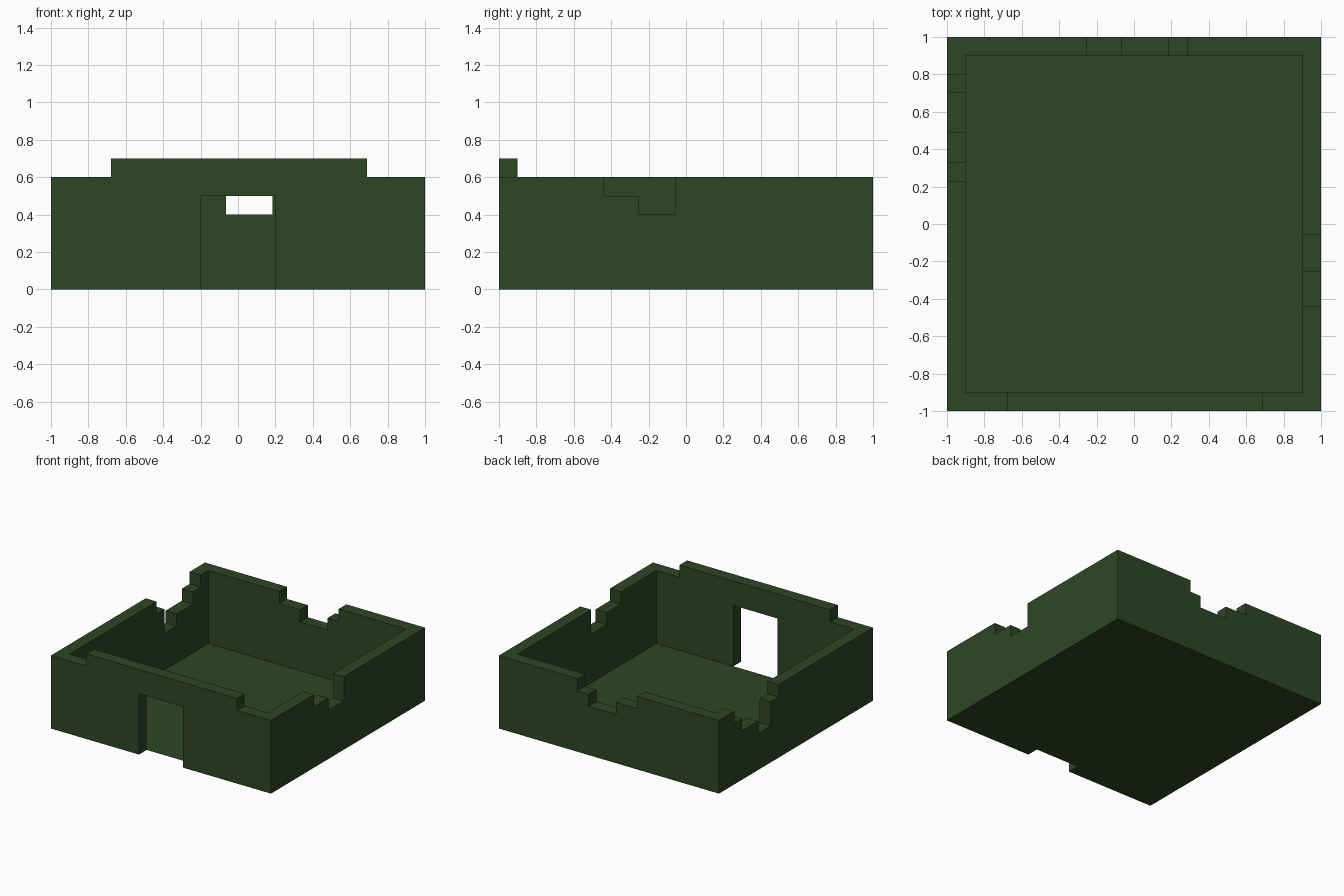
import bpy, bmesh

if "Cube" in bpy.data.objects:
    bpy.data.objects.remove(bpy.data.objects["Cube"])

T = 0.1  # wall thickness

mat = bpy.data.materials.new("dark_green")
mat.diffuse_color = (0.027, 0.062, 0.017, 1)
mat.use_nodes = True
mat.node_tree.nodes["Principled BSDF"].inputs["Base Color"].default_value = mat.diffuse_color


def finish(name, bm):
    mesh = bpy.data.meshes.new(name)
    bm.to_mesh(mesh)
    bm.free()
    mesh.materials.append(mat)
    bpy.context.collection.objects.link(bpy.data.objects.new(name, mesh))


def wall(name, base, steps, start, end, place, depth):
    """Extrude a wall outline: base points, then a stepped top edge.
    steps = [(height, up to this position), ...] from start to end."""
    outline = list(base)
    pos = start
    for height, stop in steps + [(0.6, end)]:
        outline += [(pos, height), (stop, height)]
        pos = stop
    bm = bmesh.new()
    face = bm.faces.new([bm.verts.new(place(u, z)) for u, z in outline])
    new = bmesh.ops.extrude_face_region(bm, geom=[face])["geom"]
    bmesh.ops.translate(bm, vec=depth,
                        verts=[v for v in new if isinstance(v, bmesh.types.BMVert)])
    bmesh.ops.recalc_face_normals(bm, faces=bm.faces)
    finish(name, bm)


# Front wall with doorway and raised parapet
door = [(1, 0), (0.2, 0), (0.2, 0.5), (-0.2, 0.5), (-0.2, 0), (-1, 0)]
wall("front_wall", door, [(0.6, -0.68), (0.7, 0.69)], -1, 1,
     lambda u, z: (u, -1, z), (0, T, 0))

# Broken back wall
wall("back_wall", [(1, 0), (-1, 0)],
     [(0.6, -0.255), (0.5, -0.065), (0.4, 0.185), (0.5, 0.285)], -1, 1,
     lambda u, z: (u, 1, z), (0, -T, 0))

# Broken side walls, fitted between front and back
side = [(0.9, 0), (-0.9, 0)]
wall("right_wall", side, [(0.6, -0.44), (0.5, -0.255), (0.4, -0.055)], -0.9, 0.9,
     lambda u, z: (1, u, z), (-T, 0, 0))
wall("left_wall", side,
     [(0.6, 0.23), (0.5, 0.33), (0.3, 0.49), (0.4, 0.7), (0.5, 0.8)], -0.9, 0.9,
     lambda u, z: (-1, u, z), (T, 0, 0))

# Floor sheet inside the walls
bm = bmesh.new()
bmesh.ops.create_grid(bm, x_segments=1, y_segments=1, size=0.9)
finish("floor", bm)
